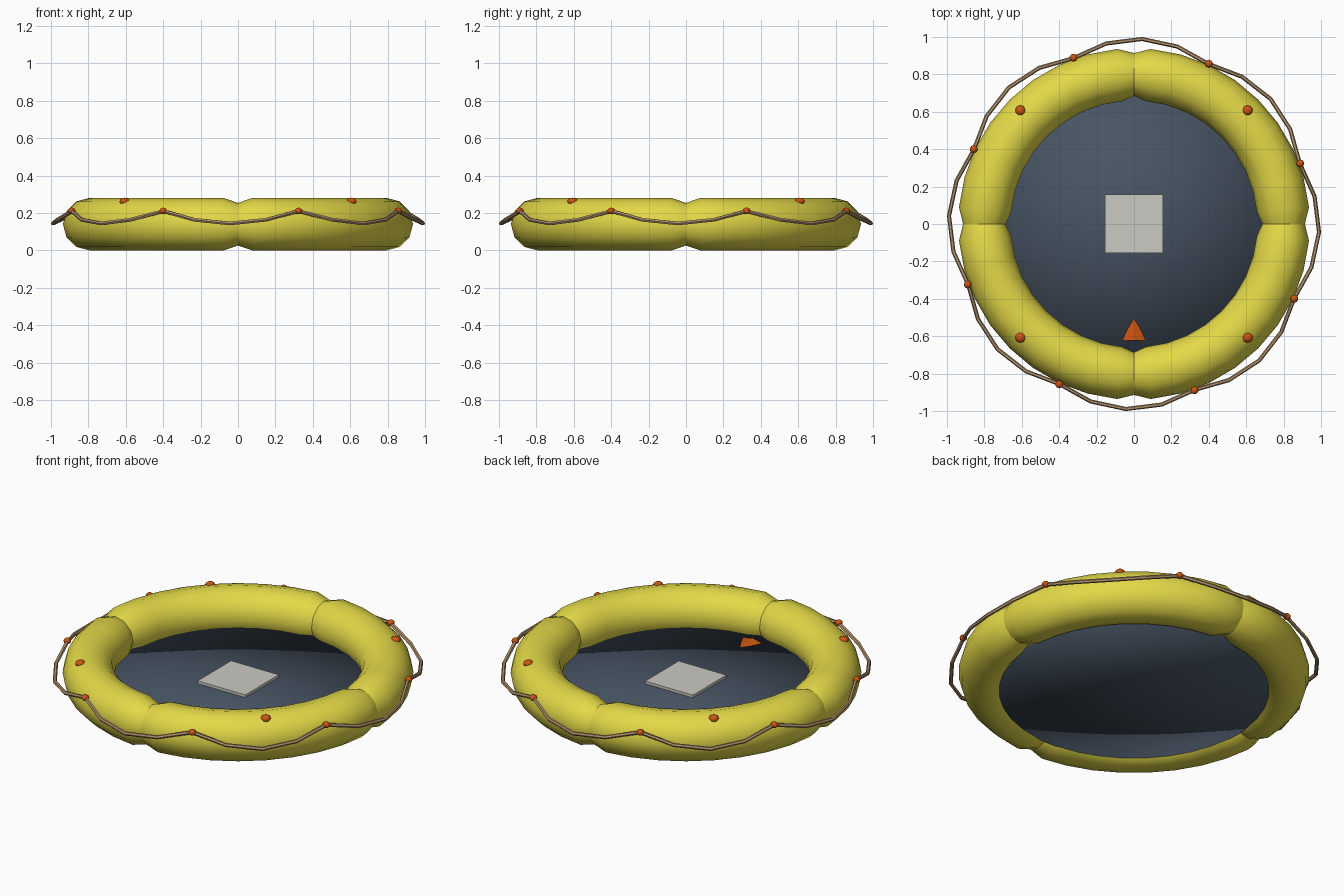
import bpy, bmesh, math
from mathutils import Vector

if "Cube" in bpy.data.objects:
    bpy.data.objects.remove(bpy.data.objects["Cube"])


def material(name, rgb):
    m = bpy.data.materials.new(name)
    lin = [c / 12.92 if c <= 0.04045 else ((c + 0.055) / 1.055) ** 2.4 for c in rgb]
    m.diffuse_color = (*lin, 1)
    m.use_nodes = True
    m.node_tree.nodes["Principled BSDF"].inputs["Base Color"].default_value = m.diffuse_color
    return m


YELLOW = material("yellow_rubber", (0.89, 0.85, 0.28))
SLATE = material("slate_floor", (0.28, 0.33, 0.39))
GREY = material("light_grey", (0.80, 0.79, 0.76))
ORANGE = material("orange", (0.80, 0.33, 0.07))
TAN = material("tan_rope", (0.70, 0.58, 0.43))


def finish(bm, name, mat, smooth=False):
    bmesh.ops.recalc_face_normals(bm, faces=bm.faces)
    me = bpy.data.meshes.new(name)
    for f in bm.faces:
        f.smooth = smooth
    bm.to_mesh(me)
    bm.free()
    me.materials.append(mat)
    ob = bpy.data.objects.new(name, me)
    bpy.context.collection.objects.link(ob)
    return ob


def polar(r, deg, z):
    a = math.radians(deg)
    return Vector((r * math.cos(a), r * math.sin(a), z))


# Inflated tube: four quarter sections that pinch in at the seams
SIDES, R, Z = 12, 0.80, 0.14
stations = [(0, 0.114)] + [(5.5 + 79 * i / 8, 0.14) for i in range(9)] + [(90, 0.114)]
for q in range(4):
    bm = bmesh.new()
    rings = []
    for deg, rad in stations:
        ring = []
        for s in range(SIDES):
            t = 2 * math.pi * s / SIDES
            ring.append(bm.verts.new(polar(R + rad * math.cos(t), deg + 90 * q,
                                           Z + rad * math.sin(t))))
        rings.append(ring)
    for a, b in zip(rings, rings[1:]):
        for s in range(SIDES):
            n = (s + 1) % SIDES
            bm.faces.new((a[s], b[s], b[n], a[n]))
    finish(bm, f"tube_section_{q + 1}", YELLOW, True)

# Floor disc
bm = bmesh.new()
bmesh.ops.create_cone(bm, cap_ends=True, cap_tris=True, segments=64, radius1=0.728,
                      radius2=0.728, depth=0.065)
bmesh.ops.translate(bm, verts=bm.verts, vec=(0, 0, 0.0575))
finish(bm, "floor", SLATE, True)

# Square pad in the middle of the floor
bm = bmesh.new()
bmesh.ops.create_cube(bm, size=1)
bmesh.ops.scale(bm, verts=bm.verts, vec=(0.312, 0.312, 0.02))
bmesh.ops.translate(bm, verts=bm.verts, vec=(0, 0.002, 0.096))
finish(bm, "floor_pad", GREY)

# Low ridged arrow marker
bm = bmesh.new()
tip, left, right, ridge = [bm.verts.new(p) for p in (
    (0, -0.505, 0.092), (-0.07, -0.622, 0.088), (0.07, -0.622, 0.088), (0, -0.622, 0.105))]
for f in ((tip, left, ridge), (tip, ridge, right), (left, right, ridge), (tip, right, left)):
    bm.faces.new(f)
finish(bm, "arrow_marker", ORANGE)


def ball(name, pos, radius, flat):
    bm = bmesh.new()
    bmesh.ops.create_uvsphere(bm, u_segments=10, v_segments=6, radius=radius)
    bmesh.ops.scale(bm, verts=bm.verts, vec=(1, 1, flat))
    bmesh.ops.translate(bm, verts=bm.verts, vec=pos)
    finish(bm, name, ORANGE, True)


# Valve caps on top of each section, and rope anchors round the outside
for i in range(4):
    ball(f"valve_cap_{i + 1}", polar(0.858, 45 + 90 * i, 0.262), 0.028, 0.7)
for i in range(8):
    ball(f"rope_anchor_{i + 1}", polar(0.946, 20 + 45 * i, 0.211), 0.021, 0.85)

# Grab rope sagging outward between the anchors
curve = bpy.data.curves.new("grab_rope", "CURVE")
curve.dimensions = "3D"
curve.bevel_depth = 0.011
curve.bevel_resolution = 1
spline = curve.splines.new("POLY")
spline.points.add(31)
for k, p in enumerate(spline.points):
    sag = math.sin(math.pi * (k % 4) / 4)
    p.co = (*polar(0.944 + 0.046 * sag, 20 + 11.25 * k, 0.21 - 0.066 * sag), 1)
spline.use_cyclic_u = True
spline.use_smooth = False
curve.materials.append(TAN)
bpy.context.collection.objects.link(bpy.data.objects.new("grab_rope", curve))
